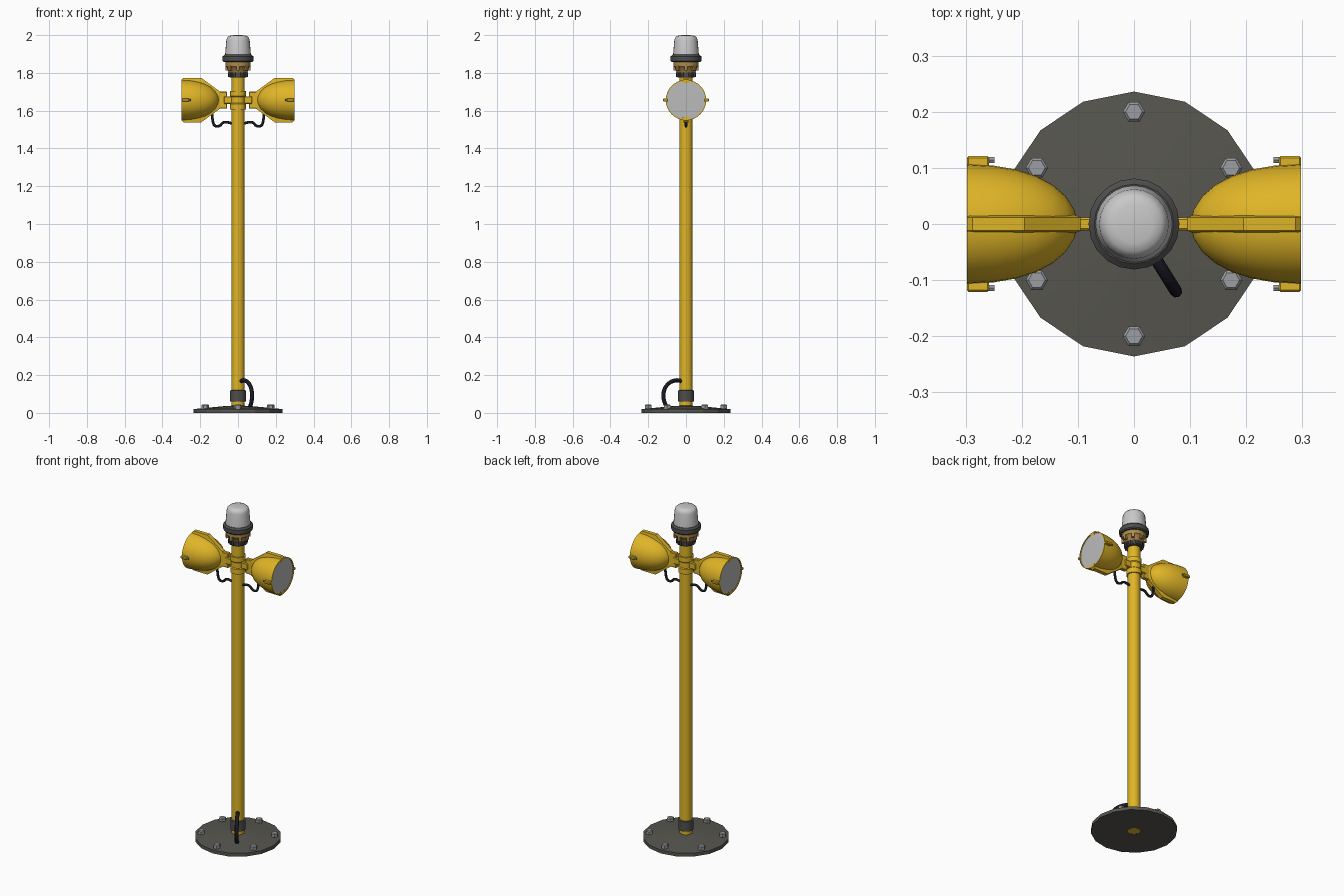
import bpy, bmesh, math
from mathutils import Matrix, Vector

if "Cube" in bpy.data.objects:
    bpy.data.objects.remove(bpy.data.objects["Cube"])


def mat(name, rgb):
    m = bpy.data.materials.new(name)
    m.diffuse_color = (*rgb, 1)
    m.use_nodes = True
    m.node_tree.nodes["Principled BSDF"].inputs["Base Color"].default_value = m.diffuse_color
    return m


YELLOW = mat("yellow paint", (0.74, 0.46, 0.02))
IRON = mat("dark iron", (0.095, 0.093, 0.078))
RING = mat("dark grey", (0.075, 0.077, 0.073))
STEEL = mat("bolt steel", (0.33, 0.34, 0.36))
BRASS = mat("brass brown", (0.42, 0.25, 0.07))
GLASS = mat("frosted glass", (0.58, 0.58, 0.58))
LENS = mat("lens grey", (0.50, 0.50, 0.50))
RUBBER = mat("black rubber", (0.010, 0.010, 0.018))


def finish(name, bm, material, angle=35):
    bmesh.ops.remove_doubles(bm, verts=bm.verts, dist=1e-5)
    bmesh.ops.recalc_face_normals(bm, faces=bm.faces)
    me = bpy.data.meshes.new(name)
    bm.to_mesh(me)
    bm.free()
    ob = bpy.data.objects.new(name, me)
    bpy.context.collection.objects.link(ob)
    me.materials.append(material)
    bpy.ops.object.select_all(action='DESELECT')
    ob.select_set(True)
    bpy.context.view_layer.objects.active = ob
    if angle:
        bpy.ops.object.shade_smooth_by_angle(angle=math.radians(angle))
    return ob


def lathe(name, profile, sides, material, matrix=Matrix(), angle=35):
    """Spin (radius, height) points about z, then place with matrix."""
    bm = bmesh.new()
    rings = []
    for r, h in profile:
        rings.append([bm.verts.new((r * math.cos(2 * math.pi * i / sides),
                                    r * math.sin(2 * math.pi * i / sides), h))
                      for i in range(sides)])
    for a, b in zip(rings, rings[1:]):
        for i in range(sides):
            j = (i + 1) % sides
            bm.faces.new((a[i], a[j], b[j], b[i]))
    bmesh.ops.dissolve_degenerate(bm, edges=bm.edges, dist=1e-6)
    bmesh.ops.transform(bm, matrix=matrix, verts=bm.verts)
    return finish(name, bm, material, angle)


def box(name, lo, hi, material, matrix=Matrix(), bevel=0.0):
    lo, hi = Vector(lo), Vector(hi)
    bm = bmesh.new()
    bmesh.ops.create_cube(bm, size=1)
    for v in bm.verts:
        v.co = Vector([lo[k] + (v.co[k] + 0.5) * (hi[k] - lo[k]) for k in range(3)])
    if bevel:
        bmesh.ops.bevel(bm, geom=bm.edges[:], offset=bevel, segments=1, affect='EDGES')
    bmesh.ops.transform(bm, matrix=matrix, verts=bm.verts)
    return finish(name, bm, material, 0)


def cable(name, pts, radius):
    cu = bpy.data.curves.new(name, 'CURVE')
    cu.dimensions = '3D'
    cu.bevel_depth, cu.bevel_resolution, cu.resolution_u = radius, 2, 4
    cu.use_fill_caps = True
    sp = cu.splines.new('BEZIER')
    sp.bezier_points.add(len(pts) - 1)
    for bp, p in zip(sp.bezier_points, pts):
        bp.co = p
        bp.handle_left_type = bp.handle_right_type = 'AUTO'
    cu.materials.append(RUBBER)
    ob = bpy.data.objects.new(name, cu)
    bpy.context.collection.objects.link(ob)


# Base flange, bolts, pole and collar
lathe("base_flange", [(0.033, 0), (0.236, 0), (0.236, 0.02), (0.07, 0.036),
                      (0.033, 0.038)], 16, IRON, angle=20)
for k in range(6):
    a = math.radians(90 + 60 * k)
    lathe(f"base_bolt_{k + 1}", [(0, 0.015), (0.02, 0.015), (0.02, 0.04), (0.015, 0.045), (0, 0.045)],
          6, STEEL, Matrix.Translation((0.2 * math.cos(a), 0.2 * math.sin(a), 0)), 0)
lathe("pole", [(0, 0.002), (0.0345, 0.002), (0.0345, 1.785), (0, 1.785)], 20, YELLOW)
lathe("pole_collar", [(0.033, 0.06), (0.042, 0.06), (0.042, 0.118), (0.033, 0.122)], 16, RING)

# Supply cable curving from pole to base
cable("supply_cable", [(0.53 * r, -0.85 * r, z) for r, z in
      ((0.025, 0.168), (0.065, 0.172), (0.115, 0.15), (0.14, 0.105), (0.135, 0.06), (0.115, 0.025))], 0.011)

# Clamp band holding both lamps
ZL = 1.656
lathe("clamp_band", [(0.033, 1.605), (0.042, 1.605), (0.042, 1.635), (0.038, 1.64), (0.038, 1.672),
                     (0.042, 1.677), (0.042, 1.705), (0.033, 1.705)], 20, YELLOW)

# Two lamps, the second turned half a revolution
for side, turn in (("right", 0), ("left", math.pi)):
    place = Matrix.Translation((0, 0, ZL)) @ Matrix.Rotation(turn, 4, 'Z')
    along_x = place @ Matrix.Rotation(math.pi / 2, 4, 'Y')
    lathe(f"lamp_shell_{side}", [(0, 0.1), (0.025, 0.106), (0.05, 0.122), (0.07, 0.145), (0.086, 0.175),
                                 (0.097, 0.21), (0.104, 0.25), (0.107, 0.298), (0.101, 0.298),
                                 (0.101, 0.29)], 32, YELLOW, along_x, 40)
    lathe(f"lamp_lens_{side}", [(0.102, 0.29), (0.102, 0.294), (0, 0.296)], 32, LENS, along_x)

    # Tapered ribs running over the top and bottom of the shell
    for s, label in ((1, "top"), (-1, "bottom")):
        bm = bmesh.new()
        outline = [(0.298, 0.109), (0.288, 0.118), (0.195, 0.118), (0.095, 0.045), (0.095, 0)]
        base = [(0.297, 0.09), (0.27, 0.085), (0.19, 0.07), (0.11, 0.01), (0.11, 0)]
        rows = [[bm.verts.new((x, y, s * z)) for x, z, y in
                 ((b[0], b[1], -0.018), (o[0], o[1], -0.012), (o[0], o[1], 0.012), (b[0], b[1], 0.018))]
                for o, b in zip(outline, base)]
        for p, q in zip(rows, rows[1:]):
            for i in range(3):
                bm.faces.new((p[i], p[i + 1], q[i + 1], q[i]))
        bm.faces.new(rows[0])
        bmesh.ops.transform(bm, matrix=place, verts=bm.verts)
        finish(f"lamp_rib_{label}_{side}", bm, YELLOW, 0)

    # Hinge lugs between lamp and clamp
    box(f"lamp_lug_{side}", (0.057, -0.012, -0.045), (0.105, 0.012, 0.045), YELLOW, place, 0.004)
    box(f"clamp_neck_{side}", (0.03, -0.017, -0.02), (0.075, 0.017, 0.02), YELLOW, place, 0.004)

    # Side clasps with screws
    for s, label in ((1, "a"), (-1, "b")):
        box(f"clasp_{label}_{side}", (0.258, min(s * 0.098, s * 0.121), -0.008),
            (0.298, max(s * 0.098, s * 0.121), 0.008), YELLOW, place, 0.003)
        lathe(f"clasp_screw_{label}_{side}", [(0, 0.249), (0.006, 0.249), (0.006, 0.262), (0, 0.262)], 6, STEEL,
              place @ Matrix.Translation((0, s * 0.114, 0)) @ Matrix.Rotation(math.pi / 2, 4, 'Y'), 0)

    # Lamp lead hanging below
    d = 1 if turn == 0 else -1
    cable(f"lamp_lead_{side}", [(d * x, 0, z) for x, z in
          ((0.137, 1.59), (0.134, 1.55), (0.122, 1.52), (0.1, 1.519), (0.075, 1.538), (0.03, 1.533))], 0.007)

# Beacon socket with a toothed dark nut and brass ring
lathe("socket_nut", [(0.03, 1.775), (0.046, 1.775), (0.048, 1.808), (0.03, 1.808)], 16, RING)
for k in range(16):
    turn = Matrix.Rotation(2 * math.pi * k / 16, 4, 'Z')
    box(f"nut_tooth_{k + 1}", (0.04, -0.005, 1.778), (0.053, 0.005, 1.803), RING, turn)
    if k % 2 == 0:
        box(f"brass_rib_{k + 1}", (0.05, -0.008, 1.812), (0.067, 0.008, 1.838), BRASS, turn)
lathe("brass_ring", [(0.03, 1.803), (0.05, 1.803), (0.06, 1.83), (0.067, 1.835),
                     (0.067, 1.862), (0.03, 1.862)], 16, BRASS)
lathe("beacon_ring", [(0.03, 1.858), (0.076, 1.858), (0.081, 1.864), (0.081, 1.888), (0.071, 1.897),
                      (0.05, 1.897)], 20, RING)

# Frosted beacon dome
lathe("beacon_dome", [(0.069, 1.89), (0.068, 1.9), (0.062, 1.972), (0.058, 1.986), (0.049, 1.995),
                      (0.034, 1.999), (0, 2.0)], 24, GLASS, angle=50)
